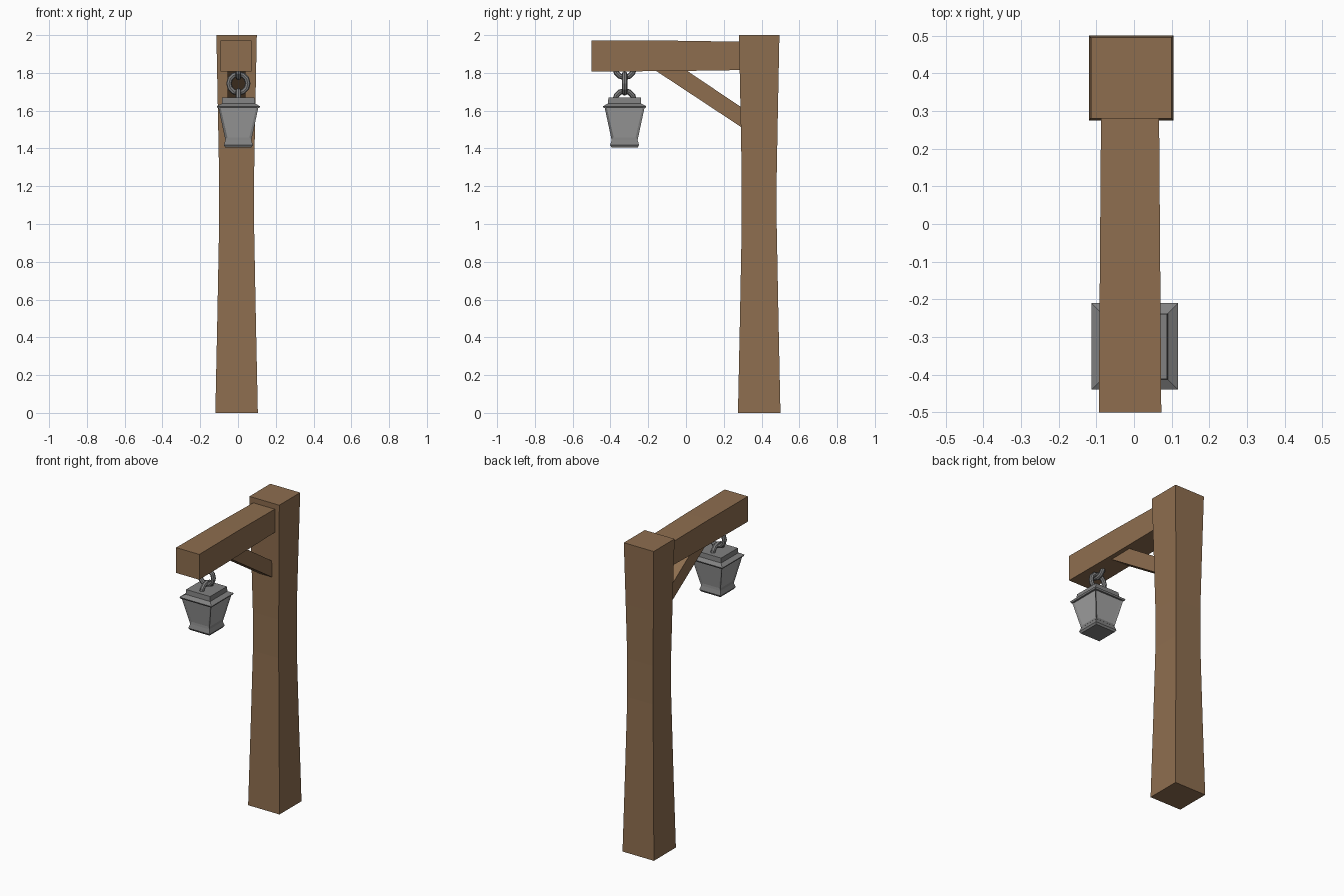
import bpy, bmesh
from math import sin, cos, pi
from mathutils import Vector, Matrix

if "Cube" in bpy.data.objects:
    bpy.data.objects.remove(bpy.data.objects["Cube"])

PX, PY = -0.0075, 0.3875      # post axis
LX, LY = 0.002, -0.325        # lantern axis


def material(name, color):
    m = bpy.data.materials.new(name)
    m.diffuse_color = (*color, 1)
    m.use_nodes = True
    m.node_tree.nodes["Principled BSDF"].inputs["Base Color"].default_value = m.diffuse_color
    return m


wood = material("wood", (0.27, 0.155, 0.078))
iron = material("iron", (0.22, 0.22, 0.22))
glass = material("pane", (0.36, 0.36, 0.36))


def finish(bm, name, *mats):
    bmesh.ops.recalc_face_normals(bm, faces=bm.faces)
    me = bpy.data.meshes.new(name)
    bm.to_mesh(me)
    bm.free()
    for m in mats:
        me.materials.append(m)
    ob = bpy.data.objects.new(name, me)
    bpy.context.collection.objects.link(ob)
    return ob


def loft(rings, cyclic_ends=True):
    """Skin a list of equal-length point rings, capping both ends."""
    bm = bmesh.new()
    rows = [[bm.verts.new(p) for p in r] for r in rings]
    n = len(rows[0])
    for a, b in zip(rows, rows[1:]):
        for i in range(n):
            j = (i + 1) % n
            bm.faces.new((a[i], a[j], b[j], b[i]))
    if cyclic_ends:
        bm.faces.new(rows[0])
        bm.faces.new(rows[-1])
    return bm


def square(cx, cy, z, h):
    return [(cx + sx * h, cy + sy * h, z)
            for sx, sy in ((-1, -1), (1, -1), (1, 1), (-1, 1))]


# post, slightly waisted
post = [(0, 0.1125), (0.5, 0.102), (1.0, 0.0925), (1.25, 0.0925), (1.6, 0.099), (2, 0.107)]
finish(loft([square(PX, PY, z, h) for z, h in post]), "post", wood)


# crossbeam, thinner toward the post
def beam_ring(y, hx, hz):
    cx, cz = -0.0105, 1.89
    return [(cx + sx * hx, y, cz + sz * hz)
            for sx, sz in ((-1, -1), (1, -1), (1, 1), (-1, 1))]


finish(loft([beam_ring(-0.5, 0.083, 0.082), beam_ring(-0.1, 0.08, 0.081),
             beam_ring(0.3, 0.077, 0.075)]), "crossbeam", wood)

# diagonal brace
side = [(-0.165, 1.815), (0.0, 1.815), (0.30, 1.613), (0.30, 1.508)]
finish(loft([[(x, y, z) for y, z in side] for x in (-0.055, 0.04)]),
       "diagonal_brace", wood)

# lantern body with four recessed panes
bm = loft([square(LX, LY, z, h) for z, h in ((1.445, 0.069), (1.623, 0.107))])
sides = [f for f in bm.faces if abs(f.normal.z) < 0.6]
bmesh.ops.recalc_face_normals(bm, faces=bm.faces)
sides = [f for f in bm.faces if abs(f.normal.z) < 0.6]
bmesh.ops.inset_individual(bm, faces=sides, thickness=0.017, depth=-0.006)
for f in sides:
    f.material_index = 1
finish(bm, "lantern_body", iron, glass)

# lantern roof, cap and base
finish(loft([square(LX, LY, z, h) for z, h in
             ((1.613, 0.110), (1.623, 0.115), (1.638, 0.088), (1.669, 0.086))]),
       "lantern_roof", iron)
finish(loft([square(LX, LY, z, h) for z, h in
             ((1.406, 0.070), (1.418, 0.077), (1.452, 0.066))]),
       "lantern_base", iron)


# chain links: tube bent along an arc, in the XZ or YZ plane
def link(name, z, start, end, along_y, segs, R=0.05, r=0.0145, sides=8):
    rings = []
    for k in range(segs + 1):
        a = start + (end - start) * k / segs
        ring = []
        for i in range(sides):
            t = 2 * pi * i / sides
            d, off = R + r * cos(t), r * sin(t)
            u, w = d * cos(a), d * sin(a)
            ring.append((LX + off, LY + u, z + w) if along_y else (LX + u, LY + off, z + w))
        rings.append(ring)
    full = abs(end - start) > 6.2
    bm = loft(rings, not full)
    if full:
        bmesh.ops.remove_doubles(bm, verts=bm.verts, dist=1e-5)
    finish(bm, name, iron)


link("beam_link", 1.826, pi, 2 * pi, True, 6)
link("middle_link", 1.744, 0, 2 * pi, False, 12)
link("lantern_link", 1.655, 0, pi, True, 6)
